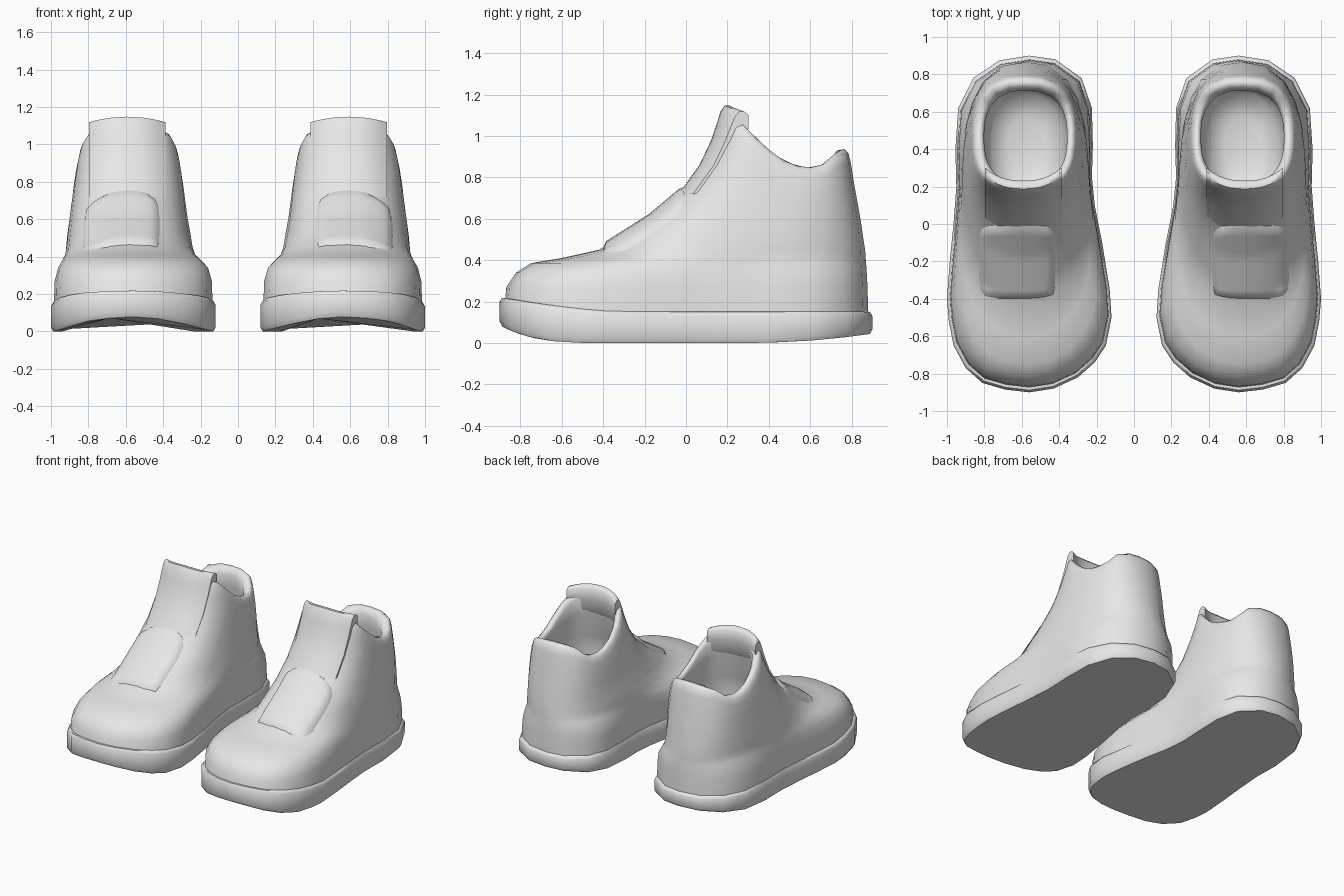
import bpy, bmesh, math
from mathutils import Vector
from mathutils.bvhtree import BVHTree

cube = bpy.data.objects.get("Cube")
if cube:
    bpy.data.objects.remove(cube, do_unlink=True)

grey = bpy.data.materials.new("light grey")
grey.use_nodes = True
grey.diffuse_color = (0.8, 0.8, 0.8, 1)
grey.node_tree.nodes["Principled BSDF"].inputs["Base Color"].default_value = (0.8, 0.8, 0.8, 1)

# Footprint of the left shoe, from the toe tip round the inner side
FOOT = [(.56, -.90), (.43, -.88), (.30, -.82), (.21, -.74), (.15, -.65), (.12, -.50),
        (.13, -.35), (.17, -.10), (.21, .10), (.225, .25), (.22, .42), (.225, .62),
        (.28, .78), (.42, .88), (.56, .90), (.72, .875), (.86, .78), (.94, .62),
        (.955, .40), (.95, .20), (.965, 0), (.985, -.20), (1.0, -.40), (.99, -.52),
        (.965, -.65), (.90, -.77), (.81, -.85), (.69, -.885)]

# Height of the collar edge along the shoe
RIM = [(.20, 1.08), (.27, 1.06), (.35, .98), (.45, .89), (.55, .85), (.63, .845),
       (.69, .875), (.73, .93), (.78, .94)]


def interp(table, v):
    if v <= table[0][0]:
        return table[0][1]
    for (a, p), (b, q) in zip(table, table[1:]):
        if v <= b:
            return p + (q - p) * (v - a) / (b - a)
    return table[-1][1]


def plan(y0, y1, x0, x1, roundness):
    """Footprint fitted to a box and blended towards a rounded oval."""
    points = []
    for x, y in FOOT:
        u, v = (x - .56) / .44, y / .90
        a = math.atan2(v, u)
        c, s = math.cos(a), math.sin(a)
        r = (abs(c) ** 2.5 + abs(s) ** 2.5) ** (-1 / 2.5)
        u += (c * r - u) * roundness
        v += (s * r - v) * roundness
        points.append(((x0 + x1) / 2 + u * (x1 - x0) / 2, (y0 + y1) / 2 + v * (y1 - y0) / 2))
    return points


def loft(bm, rings, closed=True, caps=True):
    rows = [[bm.verts.new(p) for p in ring] for ring in rings]
    n = len(rows[0])
    for lo, hi in zip(rows, rows[1:]):
        for i in range(n if closed else n - 1):
            j = (i + 1) % n
            bm.faces.new((lo[i], lo[j], hi[j], hi[i]))
    if caps:
        bm.faces.new(rows[0])
        bm.faces.new(rows[-1])


def finish(bm, name, angle=45):
    """Turn the left-hand part into an object mirrored to the right shoe."""
    bmesh.ops.recalc_face_normals(bm, faces=bm.faces)
    mesh = bpy.data.meshes.new(name)
    bm.to_mesh(mesh)
    bm.free()
    mesh.materials.append(grey)
    ob = bpy.data.objects.new(name, mesh)
    bpy.context.collection.objects.link(ob)
    bpy.ops.object.select_all(action='DESELECT')
    ob.select_set(True)
    bpy.context.view_layer.objects.active = ob
    bpy.ops.object.shade_smooth_by_angle(angle=math.radians(angle))
    mirror = ob.modifiers.new("other_shoe", 'MIRROR')
    mirror.use_mirror_merge = False
    return ob


# Sole with raised toe and heel and a small lip
def spring(y):
    toe = max(0, (-.4 - y) / .5)
    heel = max(0, (y - .3) / .6)
    return .085 * toe ** 3.2 + .045 * heel ** 2


def lip(y):
    return .15 + .07 * max(0, (-.3 - y) / .6) ** 1.5


def sole_ring(grow, height):
    box = plan(-.90 + grow, .90 - grow, .12 + grow, 1.0 - grow, 0)
    return [(x, y, height(y)) for x, y in box]


bm = bmesh.new()
loft(bm, [sole_ring(.012, spring),
          sole_ring(0, lambda y: spring(y) + .02),
          sole_ring(0, lambda y: lip(y) - .02),
          sole_ring(.012, lip),
          sole_ring(.04, lambda y: lip(y) + .005)])
finish(bm, "soles", 50)

# Upper: level rings (z), then rings rising to the collar edge (t)
LEVELS = [  # z, front, back, inner, outer, roundness
    (.13, -.88, .88, .135, .985, 0), (.27, -.868, .877, .14, .98, 0),
    (.34, -.82, .873, .155, .965, .15), (.385, -.75, .87, .19, .945, .45),
    (.41, -.60, .868, .218, .93, .75), (.45, -.42, .865, .24, .92, .95)]
RISING = [  # t, front, back, inner, outer
    (.12, -.30, .856, .254, .912), (.25, -.17, .847, .268, .903),
    (.45, -.02, .83, .28, .89), (.65, .075, .812, .29, .88),
    (.85, .135, .797, .302, .867), (.95, .155, .785, .312, .857),
    (1.0, .175, .765, .328, .838), (1.0, .20, .735, .345, .815),
    (.95, .215, .715, .358, .802), (.75, .20, .72, .35, .81),
    (.45, .15, .74, .345, .815), (.15, .10, .74, .36, .80)]
rings = [[(x, y, z) for x, y in plan(*box)] for z, *box in LEVELS]
for t, *box in RISING:
    rings.append([(x, y, .45 + t * (interp(RIM, y) - .45)) for x, y in plan(*box, 1)])
# Rounded inside floor
for z, *box in [(.40, .15, .70, .40, .76, 1), (.36, .28, .57, .49, .67, 1)]:
    rings.append([(x, y, z) for x, y in plan(*box)])
bm = bmesh.new()
loft(bm, rings)
bmesh.ops.recalc_face_normals(bm, faces=bm.faces)
surface = BVHTree.FromBMesh(bm)
finish(bm, "uppers", 70)

# Raised pad over the instep, laid on the upper
NX, NY = 14, 14
rows = []
for j in range(NY + 1):
    row = []
    for i in range(NX + 1):
        u, v = 2 * i / NX - 1, 2 * j / NY - 1
        # square grid drawn into a rounded rectangle
        x = .625 + .212 * u * (1 - .07 * v ** 4)
        y = -.20 + .205 * v * (1 - .13 * u ** 4)
        hit, normal, _, _ = surface.ray_cast(Vector((x, y, 2)), Vector((0, 0, -1)))
        edge = max(abs(u), abs(v)) > .999
        row.append(hit + normal * (-.006 if edge else .018))
    rows.append(row)
bm = bmesh.new()
loft(bm, rows, closed=False, caps=False)
pad = finish(bm, "instep_pads", 60)
if sum(p.normal.z for p in pad.data.polygons) < 0:
    pad.data.flip_normals()

# Tongue: a bent panel up the front of the ankle, ending in a tab
PROFILE = [(.02, .72), (-.035, .72), (.065, .86), (.122, .98), (.145, 1.05), (.168, 1.12),
           (.188, 1.148), (.21, 1.148), (.232, 1.125), (.232, 1.05), (.215, .95), (.15, .86)]
columns = []
for i in range(13):
    u = i / 6 - 1
    ring = []
    for y, z in PROFILE:
        top = max(0, (z - 1.0) / .15)
        ring.append((.592 + .205 * u, y + .07 * abs(u) ** 2.5, z - .03 * u * u * top))
    columns.append(ring)
bm = bmesh.new()
loft(bm, columns)
finish(bm, "tongues", 50)
